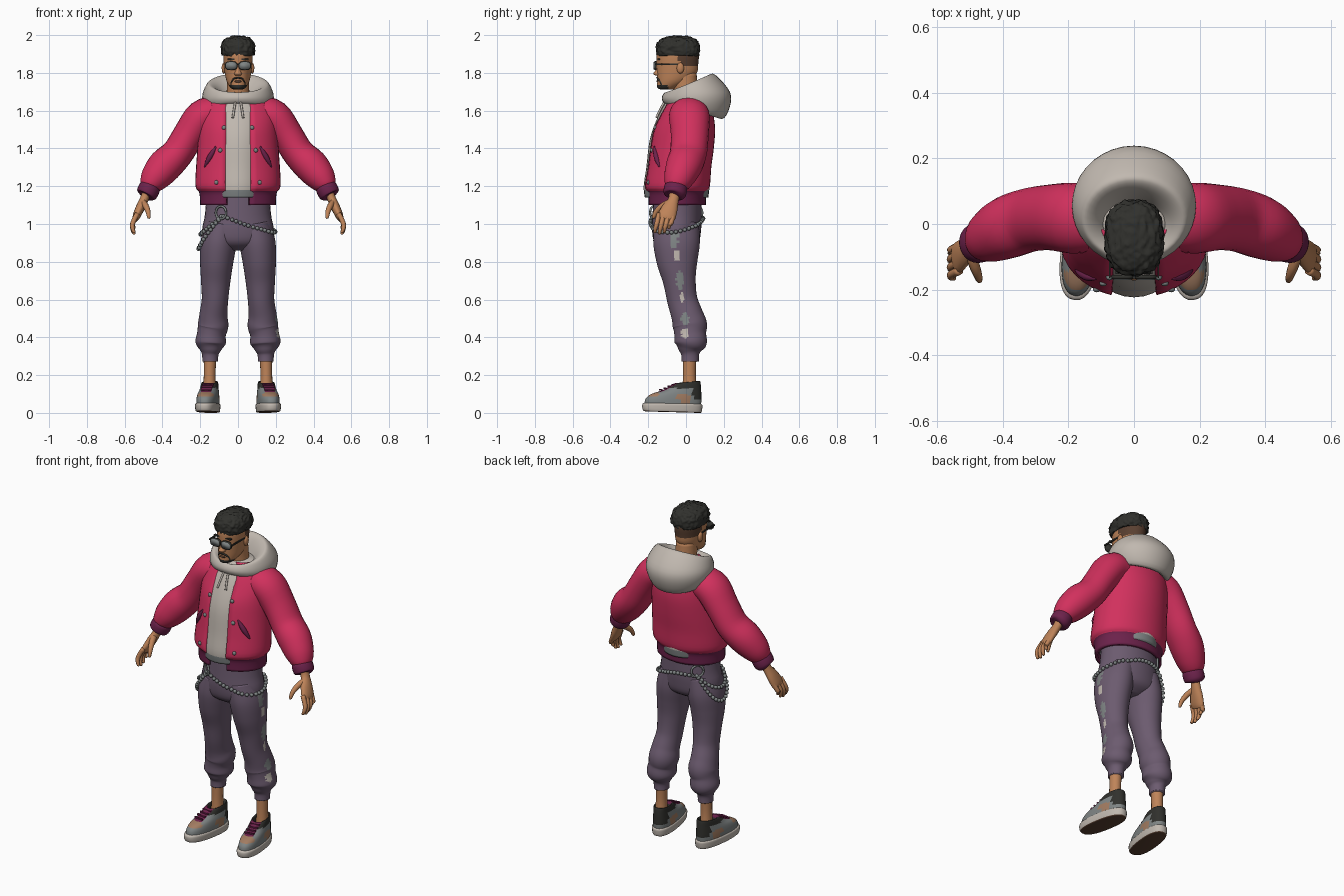
import bpy, bmesh, math
from mathutils import Vector, Matrix, noise

old = bpy.data.objects.get("Cube")
if old:
    bpy.data.objects.remove(old)


def material(name, *rgb):
    m = bpy.data.materials.new(name)
    m.use_nodes = True
    m.diffuse_color = (*rgb, 1)
    m.node_tree.nodes["Principled BSDF"].inputs["Base Color"].default_value = (*rgb, 1)
    return m


CRIMSON = material("crimson", .64, .03, .11)
PLUM = material("plum", .15, .016, .07)
CREAM = material("cream", .53, .48, .43)
MAUVE = material("mauve", .15, .105, .16)
SKIN = material("skin", .52, .23, .1)
BLACK = material("soft_black", .03, .03, .026)
STEEL = material("steel", .21, .23, .23)
TAN = material("tan", .36, .2, .12)
BROWN = material("brown", .1, .05, .03)


def finish(name, bm, mats, mirror=False, smooth=True):
    me = bpy.data.meshes.new(name)
    bm.to_mesh(me)
    bm.free()
    for m in mats:
        me.materials.append(m)
    if smooth:
        me.shade_smooth()
    ob = bpy.data.objects.new(name, me)
    bpy.context.collection.objects.link(ob)
    if mirror:
        ob.modifiers.new("Mirror", "MIRROR").use_clip = False
    return ob


def spline(rows, k=4):
    """Catmull-Rom resampling of rows of any width."""
    out = []
    for i in range(len(rows) - 1):
        a, b, c, d = (rows[max(0, min(len(rows) - 1, i + j))] for j in (-1, 0, 1, 2))
        for s in range(k):
            t = s / k
            out.append([q + .5 * t * (r - p + t * (2*p - 5*q + 4*r - w + t * (3*(q - r) + w - p)))
                        for p, q, r, w in zip(a, b, c, d)])
    return out + [list(rows[-1])]


def level(rows, k=4):
    """Horizontal rings from (z, y, half width, half depth)."""
    return [(Vector((0, y, z)), Vector((a, 0, 0)), Vector((0, b, 0))) for z, y, a, b in spline(rows, k)]


def tilted(rows, k=4):
    """Rings from (front y, front z, back y, back z, half width)."""
    return [(Vector((0, (p + r) / 2, (q + s) / 2)), Vector((w, 0, 0)), Vector((0, (r - p) / 2, (s - q) / 2)))
            for p, q, r, s, w in spline(rows, k)]


def along(rows, k=4):
    """Rings across a path of (x, y, z, radius, depth radius)."""
    pts = spline(rows, k)
    out = []
    for i, p in enumerate(pts):
        d = Vector(pts[min(i + 1, len(pts) - 1)][:3]) - Vector(pts[max(i - 1, 0)][:3])
        u = d.cross(Vector((0, 1, 0))).normalized()
        v = d.cross(u).normalized()
        out.append((Vector(p[:3]), u * p[3], v * p[4]))
    return out


def loft(name, rings, *mats, n=24, power=1, paint=None, gap=(), mirror=False):
    bm = bmesh.new()
    f = lambda t: math.copysign(abs(t) ** power, t)
    grid = [[bm.verts.new(c + u * f(math.cos(math.tau * i / n)) + v * f(math.sin(math.tau * i / n)))
             for i in range(n)] for c, u, v in rings]
    for a, b in zip(grid, grid[1:]):
        for i in range(n):
            if i not in gap:
                j = (i + 1) % n
                bm.faces.new((a[i], a[j], b[j], b[i]))
    if not gap:
        bm.faces.new(grid[0])
        bm.faces.new(grid[-1])
    bmesh.ops.recalc_face_normals(bm, faces=bm.faces)
    if paint:
        for face in bm.faces:
            face.material_index = int(paint(face.calc_center_median(), face.normal))
    return finish(name, bm, mats, mirror)


def balls(name, points, scale, mat, mirror=False):
    bm = bmesh.new()
    for p in points:
        bmesh.ops.create_icosphere(bm, subdivisions=2, radius=1,
                                   matrix=Matrix.Translation(p) @ Matrix.Diagonal((*scale, 1)))
    return finish(name, bm, [mat], mirror)


def box(name, centre, size, mat, mirror=False, frame=Matrix()):
    bm = bmesh.new()
    bmesh.ops.create_cube(bm, size=1, matrix=frame @ Matrix.Translation(centre) @ Matrix.Diagonal((*size, 1)))
    return finish(name, bm, [mat], mirror, smooth=False)


# Jacket, open at the front, with ribbed hem
jacket = loft("jacket", level([
    (1.1, -.05, .2, .155), (1.165, -.05, .205, .158), (1.2, -.05, .225, .176), (1.3, -.038, .222, .172),
    (1.4, -.025, .215, .172), (1.5, -.012, .21, .166), (1.58, .003, .205, .142), (1.65, .015, .175, .115),
    (1.7, .02, .11, .09)]), CRIMSON, PLUM, n=40, gap=(28, 29, 30, 31), paint=lambda c, m: c.z < 1.17)
jacket.modifiers.new("Solidify", "SOLIDIFY").thickness = .018

# Hoodie body and its lowered hood
hoodie = loft("hoodie_body", level([
    (1.14, -.05, .15, .168), (1.2, -.05, .155, .174), (1.3, -.045, .155, .165), (1.45, -.03, .16, .161),
    (1.57, -.01, .16, .138), (1.66, .01, .13, .108), (1.7, .02, .09, .08)]),
    CREAM, STEEL, n=32, paint=lambda c, m: c.z < 1.185)
loft("hood", tilted([
    (-.1, 1.63, .12, 1.62, .13), (-.12, 1.645, .19, 1.555, .162), (-.128, 1.665, .232, 1.62, .186),
    (-.122, 1.685, .232, 1.7, .187), (-.108, 1.697, .16, 1.785, .163), (-.092, 1.69, .125, 1.79, .135),
    (-.075, 1.67, .09, 1.74, .1), (-.06, 1.64, .06, 1.66, .07)]), CREAM, n=36)

# Sleeves and cuffs
loft("sleeves", along([
    (.12, .015, 1.585, .09, .1), (.19, .018, 1.565, .092, .108), (.26, .02, 1.47, .085, .1),
    (.32, .012, 1.375, .084, .098), (.385, -.01, 1.31, .091, .096), (.435, -.035, 1.25, .08, .083),
    (.462, -.05, 1.21, .062, .066), (.472, -.055, 1.19, .045, .05)]), CRIMSON, mirror=True)
loft("cuffs", along([
    (.46, -.053, 1.205, .05, .055), (.468, -.055, 1.19, .057, .062), (.486, -.06, 1.155, .054, .058),
    (.49, -.062, 1.148, .03, .035)]), PLUM, mirror=True)

# Hands
loft("palms", along([
    (.478, -.058, 1.18, .024, .03), (.497, -.066, 1.13, .023, .028), (.518, -.085, 1.085, .024, .042),
    (.538, -.103, 1.04, .02, .048), (.545, -.11, 1.02, .012, .04)]), SKIN, n=16, mirror=True)
for i, finger in enumerate(("index", "middle", "ring", "little")):
    y, tip = -.142 + .025 * i, (.952, .945, .952, .975)[i]
    loft(finger + "_fingers", along([
        (.533, y, 1.055, .013, .013), (.557, y - .012, 1.005, .013, .013),
        (.558, y - .02, tip + .025, .011, .011), (.55, y - .023, tip + .004, .008, .008),
        (.549, y - .023, tip, .003, .003)], 3), SKIN, n=10, mirror=True)
loft("thumbs", along([
    (.505, -.075, 1.12, .016, .018), (.488, -.125, 1.095, .016, .017), (.476, -.158, 1.065, .013, .013),
    (.472, -.172, 1.035, .009, .009), (.472, -.174, 1.028, .003, .003)], 3), SKIN, n=12, mirror=True)

# Trousers with worn paint patches down the left outer seam
hips = loft("trouser_hips", level([
    (1.18, -.045, .165, .125), (1.05, -.047, .175, .13), (.97, -.05, .189, .13), (.9, -.05, .175, .115),
    (.86, -.05, .07, .06)]), MAUVE, n=32)
LEG = [(.085, -.05, 1., .085, .118), (.103, -.05, .9, .095, .123), (.113, -.047, .8, .088, .108),
       (.118, -.035, .7, .078, .087), (.122, -.02, .6, .07, .08), (.13, .005, .52, .074, .084),
       (.132, .02, .465, .081, .091), (.14, .022, .42, .076, .084), (.145, .025, .37, .08, .085),
       (.146, .022, .335, .058, .063), (.147, .022, .31, .044, .048), (.147, .022, .272, .042, .046)]
PATCHES = [(.92, .05, .022, 1), (.83, .028, .018, 2), (.7, .05, .02, 1), (.61, .025, .012, 2),
           (.5, .035, .02, 1), (.42, .025, .02, 2)]


def worn(c, m):
    if c.x > .12 and m.x > .6:
        wobble = .01 * noise.noise(c * 50)
        for z, tall, wide, index in PATCHES:
            seam = -.005 - .14 * max(0, z - .5)
            if ((c.z - z) / tall) ** 2 + ((c.y - seam + wobble) / wide) ** 2 < 1:
                return index
    return 0


legs = [loft(side + "_trouser_leg", along([(s * r[0], *r[1:]) for r in LEG], 8), MAUVE, STEEL, CREAM,
             n=48, paint=worn) for s, side in ((1, "left"), (-1, "right"))]
loft("ankles", along([(.148, .02, .3, .034, .036), (.15, .018, .2, .031, .034), (.15, .02, .11, .036, .04)]),
     SKIN, n=16, mirror=True)

# Shoes, toes turned slightly out
turn = Matrix.Translation((.15, 0, 0)) @ Matrix.Rotation(math.radians(8), 4, "Z")


def turned(rings):
    return [(turn @ c, turn.to_3x3() @ u, turn.to_3x3() @ v) for c, u, v in rings]


def shoe_paint(c, m):
    p = turn.inverted() @ c
    if abs(p.x) < .028 and m.z > .35 and -.15 < p.y < -.02:
        return 2
    if p.z > .13 or (p.y > .03 and p.z > .07):
        return 1
    return 3 if (p.y < -.15 and p.z > .085) or (-.05 < p.y < .01 and p.z < .1) else 0


loft("shoe_soles", turned(tilted([
    (-.215, .008, .075, 0, .05), (-.228, .012, .083, .004, .058), (-.234, .03, .087, .025, .061),
    (-.23, .05, .085, .045, .06), (-.2, .055, .06, .05, .045)])), CREAM, BROWN, n=32, power=.82,
    paint=lambda c, m: m.z < -.6, mirror=True)
loft("shoe_uppers", turned(tilted([
    (-.222, .045, .08, .042, .056), (-.216, .075, .083, .07, .056), (-.185, .1, .082, .1, .053),
    (-.12, .122, .08, .135, .047), (-.065, .155, .075, .168, .042), (-.05, .15, .062, .158, .034),
    (-.04, .12, .05, .12, .03)])), STEEL, BLACK, PLUM, TAN, n=36, power=.85, paint=shoe_paint, mirror=True)
for i in range(4):
    box("shoe_laces", (0, -.135 + .022 * i, .122 + .009 * i), (.058, .009, .008), PLUM, True, turn)

# Neck, head and ears
loft("neck", level([(1.6, .015, .075, .07), (1.7, .0, .06, .064), (1.8, -.01, .058, .066)]), SKIN)


def head_paint(c, m):
    if c.z < 1.737 and c.y < -.095:
        return 1
    return 2 if c.z > 1.835 and c.y > -.05 + .6 * (1.88 - c.z) else 0


loft("head", level([
    (1.712, -.1, .022, .035), (1.722, -.098, .04, .054), (1.755, -.068, .06, .084), (1.8, -.048, .07, .106),
    (1.85, -.045, .075, .11), (1.9, -.043, .077, .111), (1.94, -.04, .065, .095)]),
    SKIN, BLACK, BROWN, n=40, paint=head_paint)
balls("ears", [(.075, -.03, 1.825)], (.012, .02, .03), SKIN, True)
loft("nose", tilted([(-.152, 1.85, -.13, 1.85, .008), (-.162, 1.815, -.13, 1.82, .012),
                     (-.173, 1.795, -.13, 1.795, .02), (-.158, 1.785, -.13, 1.785, .015)]), SKIN, n=16)
balls("lips", [(0, -.147, 1.755)], (.02, .01, .007), BROWN)
loft("moustache", along([(0, -.151, 1.774, .005, .008), (.02, -.146, 1.77, .005, .008),
                         (.034, -.13, 1.75, .005, .008), (.033, -.125, 1.728, .006, .008)]),
     BLACK, n=8, mirror=True)
box("eyebrows", (.036, -.145, 1.871), (.04, .014, .008), BLACK, True)

# Curly hair
bm = bmesh.new()
bmesh.ops.create_icosphere(bm, subdivisions=5, radius=1)
for v in bm.verts:
    p = Vector(math.copysign(abs(t) ** .8, t) for t in v.co)
    p = Vector((p.x * .089, p.y * .115, p.z * .07))
    p += v.co * .009 * noise.noise(p * 75)
    v.co = (p.x, p.y - .042, max(p.z + 1.926, 1.884 + .1 * abs(p.x)))
finish("curly_hair", bm, [BLACK])

# Glasses
for part, mat, front, back, w, h in (("frames", BLACK, -.168, -.156, .033, .024),
                                     ("lenses", STEEL, -.171, -.16, .028, .019)):
    loft("glasses_" + part, [(Vector((.036, y, 1.838)), Vector((w, 0, 0)), Vector((0, 0, h)))
                             for y in (front, back)], mat, n=24, power=.7, mirror=True)
box("glasses_arms", (.074, -.095, 1.846), (.006, .14, .009), BLACK, True)
box("glasses_bridge", (0, -.163, 1.845), (.016, .008, .007), BLACK)

# Trim placed on the cloth by casting rays inward
bpy.context.view_layer.update()
graph = bpy.context.evaluated_depsgraph_get()


def touch(obs, angle, z, lift=0):
    out = Vector((math.cos(math.radians(angle)), math.sin(math.radians(angle)), 0))
    axis = Vector((0, -.05, z))
    found = [ob.ray_cast(axis + out, -out, depsgraph=graph) for ob in obs]
    hits = [h[1] for h in found if h[0]]
    return max(hits, key=lambda h: (h - axis).dot(out)) + out * lift if hits else axis + out * .15


def bearing(x):
    return math.degrees(math.atan2(-.14, x))


balls("snap_buttons", [touch([jacket], bearing(x), z) for x, z in
                       ((.08, 1.62), (.092, 1.51), (.1, 1.39), (.107, 1.22))], (.012, .009, .012), STEEL, True)
loft("jacket_pockets", along([(*touch([jacket], -45 + 6 * i, 1.41 - .036 * i), r, r) for i, r in
                              enumerate((.004, .013, .013, .004))]), PLUM, n=10, mirror=True)
loft("drawstrings", along([(*touch([hoodie], bearing(.03 + .002 * i), 1.67 - .036 * i, .008), .006, .006)
                           for i in range(4)]), CREAM, n=8, mirror=True)

# Beaded chain: one run around the left hip, two loops on the right, joined by rings
cloth = [hips, *legs]
beads = []
for run in ([(-122, 1.04), (-60, .985), (-10, .955), (45, 1.), (90, 1.03), (137, 1.03)],
            [(233, 1.04), (212, .95), (187, .87), (162, .9), (137, 1.03)],
            [(233, 1.04), (212, .985), (187, .945), (162, .965), (137, 1.03)]):
    for angle, z in spline(run, 24):
        p = touch(cloth, angle, z, .009)
        if not beads or (p - beads[-1]).length > .021:
            beads.append(p)
balls("hip_chain", beads, (.011, .011, .011), STEEL)
for name, angle in (("front_ring", 233), ("back_ring", 137)):
    centre = touch(cloth, angle, 1.06, .012)
    side = Vector((0, 0, 1)).cross(centre - Vector((0, -.05, centre.z))).normalized()
    loft(name, along([(*(centre + .034 * (side * math.cos(t) + Vector((0, 0, math.sin(t))))), .006, .006)
                      for t in (math.tau * i / 16 + .1 for i in range(17))], 2), STEEL, n=8)
